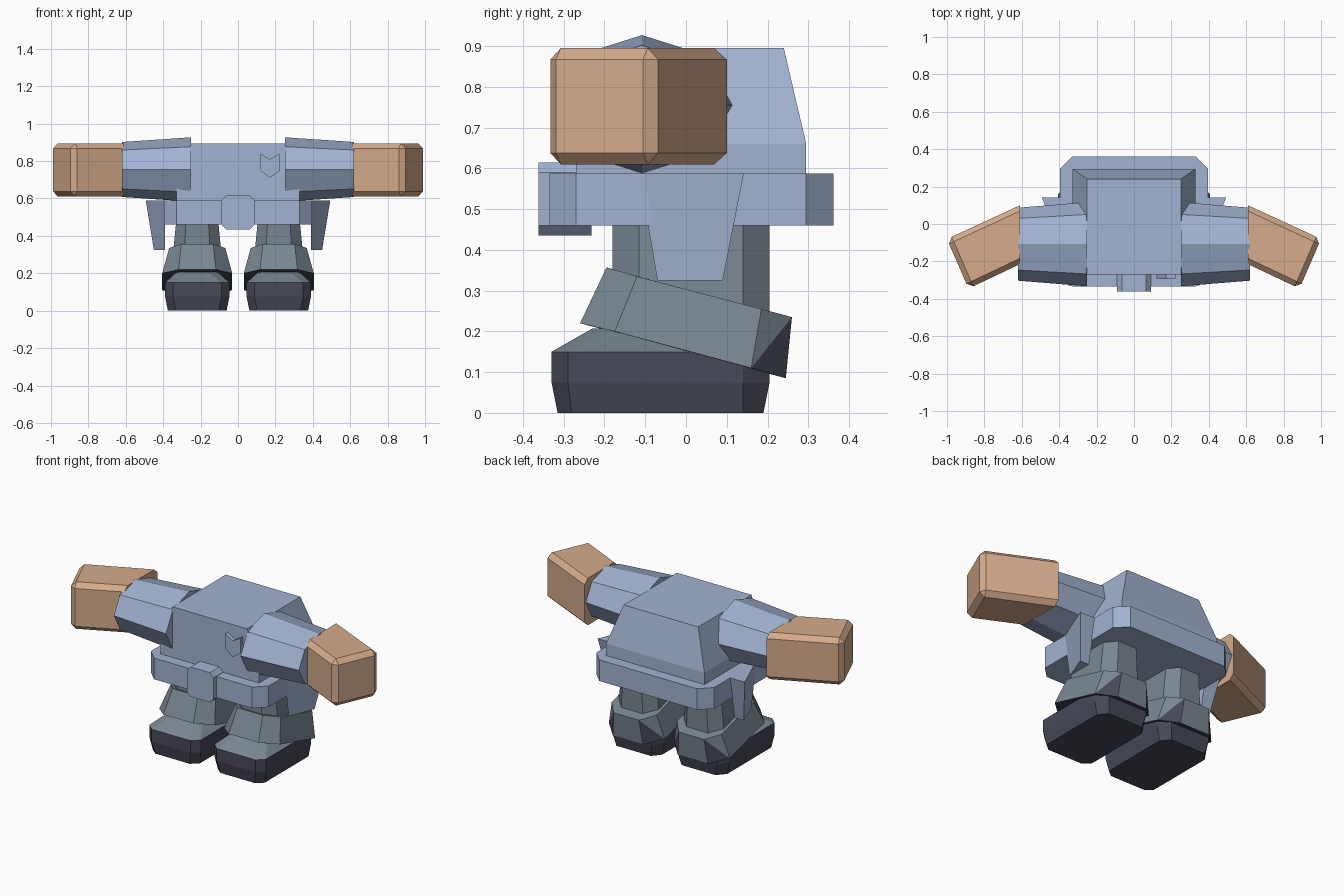
import bpy, bmesh, math
from mathutils import Vector

if "Cube" in bpy.data.objects:
    bpy.data.objects.remove(bpy.data.objects["Cube"])


def material(name, rgb):
    m = bpy.data.materials.new(name)
    m.diffuse_color = (*rgb, 1)
    m.use_nodes = True
    m.node_tree.nodes["Principled BSDF"].inputs["Base Color"].default_value = m.diffuse_color
    return m


BLUE = material("jacket_blue", (0.36, 0.45, 0.64))
GREY = material("trouser_grey", (0.19, 0.24, 0.28))
DARK = material("boot_dark", (0.061, 0.065, 0.093))
SKIN = material("skin", (0.67, 0.41, 0.26))


def finish(name, bm, mats, rule=None):
    """Turn a bmesh into an object, colouring faces by an optional rule."""
    bmesh.ops.recalc_face_normals(bm, faces=bm.faces)
    bm.normal_update()
    if rule:
        for f in bm.faces:
            f.material_index = rule(f)
    me = bpy.data.meshes.new(name)
    bm.to_mesh(me)
    bm.free()
    for m in mats:
        me.materials.append(m)
    ob = bpy.data.objects.new(name, me)
    bpy.context.collection.objects.link(ob)
    return ob


def loft(rings):
    """Skin a list of equal-length rings and cap both ends."""
    bm = bmesh.new()
    vs = [[bm.verts.new(p) for p in r] for r in rings]
    n = len(vs[0])
    for a, b in zip(vs, vs[1:]):
        for i in range(n):
            j = (i + 1) % n
            bm.faces.new((a[i], a[j], b[j], b[i]))
    bm.faces.new(vs[0])
    bm.faces.new(vs[-1])
    return bm


def rect(x, y0, y1, z):
    return [(-x, y0, z), (x, y0, z), (x, y1, z), (-x, y1, z)]


def octagon(cx, wide, narrow, ends):
    """Eight-sided ring; ends = (y, z) of front, front side, back side, back."""
    f, fs, bs, b = ends
    half = [(narrow, f), (wide, fs), (wide, bs), (narrow, b)]
    right = [(cx + w, y, z) for w, (y, z) in half]
    left = [(cx - w, y, z) for w, (y, z) in reversed(half)]
    return right + left


def level(z, *ys):
    return [(y, z) for y in ys]


# Torso: straight waist tapering to the shoulders
finish("torso", loft([rect(0.33, -0.27, 0.295, 0.50),
                      rect(0.33, -0.27, 0.295, 0.66),
                      rect(0.25, -0.27, 0.24, 0.895)]), [BLUE])

# Belt with cut corners
finish("belt", loft([octagon(0, 0.395, 0.328, level(z, -0.335, -0.27, 0.295, 0.362))
                     for z in (0.46, 0.588)]), [BLUE])

# Buckle with cut corners
outline = [(-0.09, 0.46), (-0.065, 0.435), (0.065, 0.435), (0.09, 0.46),
           (0.09, 0.59), (0.065, 0.615), (-0.065, 0.615), (-0.09, 0.59)]
finish("buckle", loft([[(x, y, z) for x, z in outline] for y in (-0.362, -0.232)]), [BLUE])

# Chest badge: plain notched shield
shield = [(0.12, 0.84), (0.12, 0.75), (0.17, 0.71), (0.223, 0.75), (0.223, 0.84), (0.17, 0.81)]
finish("chest_badge", loft([[(x, y, z) for x, z in shield] for y in (-0.293, -0.265)]), [BLUE])


def build_side(s, side):
    cx = 0.218 * s

    # Sleeve: eight-sided, narrowing to the wrist
    def arm_ring(x, ry, rz):
        return [(s * x, -0.108 + ry * math.cos(math.pi * k / 4),
                 0.755 + rz * math.sin(math.pi * k / 4)) for k in range(8)]
    finish(side + "_sleeve", loft([arm_ring(0.25, 0.225, 0.172),
                                   arm_ring(0.62, 0.195, 0.147)]), [BLUE])

    # Hand: angled forward block, bevelled except round the wrist face
    plan = [(0.61, 0.10), (1.0, -0.08), (0.885, -0.345), (0.61, -0.215)]
    bm = loft([[(s * x, y, z) for x, y in plan] for z in (0.61, 0.895)])
    edges = [e for e in bm.edges if not all(abs(v.co.x) < 0.62 for v in e.verts)]
    bmesh.ops.bevel(bm, geom=edges, offset=0.028, segments=1, affect='EDGES')
    finish(side + "_hand", bm, [SKIN])

    # Hip pouch: tapering three-sided wedge
    finish(side + "_hip_pouch", loft([
        [(s * 0.39, -0.115, 0.588), (s * 0.493, 0.142, 0.588), (s * 0.39, 0.142, 0.588)],
        [(s * 0.39, -0.07, 0.325), (s * 0.45, 0.09, 0.325), (s * 0.39, 0.09, 0.325)]]), [BLUE])

    # Trouser leg
    leg_y = (-0.18, -0.115, 0.14, 0.205)
    finish(side + "_leg", loft([octagon(cx, 0.14, 0.075, level(0.20, *leg_y)),
                                octagon(cx, 0.112, 0.06, level(0.48, *leg_y))]), [GREY])

    # Boot cuff: tilted flared ring with a dark underside and dark heel corners
    bm = loft([
        octagon(cx, 0.187, 0.10, [(-0.26, 0.22), (-0.175, 0.20), (0.16, 0.11), (0.245, 0.085)]),
        octagon(cx, 0.15, 0.085, [(-0.195, 0.357), (-0.12, 0.335), (0.185, 0.255), (0.26, 0.235)])])
    bm.verts.ensure_lookup_table()
    for f in list(bm.faces):
        c = f.calc_center_median()
        if len(f.verts) == 4 and c.y > 0.15 and abs(c.x - cx) > 0.05:
            heel_top = max(f.verts, key=lambda v: v.co.y)
            low_side = min(f.verts, key=lambda v: v.co.y + v.co.z)
            bmesh.utils.face_split(f, heel_top, low_side)

    def cuff_rule(f):
        under = len(f.verts) == 8 and f.normal.z < 0
        heel = len(f.verts) == 3 and f.calc_center_median().z < 0.17
        return 1 if under or heel else 0
    finish(side + "_boot_cuff", bm, [GREY, DARK], cuff_rule)

    # Boot: dark body with a grey sloping toe top
    finish(side + "_boot", loft([
        octagon(cx, 0.157, 0.115, level(0.0, -0.315, -0.28, 0.14, 0.19)),
        octagon(cx, 0.172, 0.13, level(0.075, -0.33, -0.29, 0.14, 0.205)),
        octagon(cx, 0.172, 0.13, level(0.15, -0.33, -0.29, 0.14, 0.205)),
        octagon(cx, 0.11, 0.06, [(-0.23, 0.207), (-0.19, 0.207), (0.10, 0.16), (0.15, 0.155)])]),
        [DARK, GREY], lambda f: 1 if f.calc_center_median().z > 0.14 else 0)


for s, side in ((1, "left"), (-1, "right")):
    build_side(s, side)
